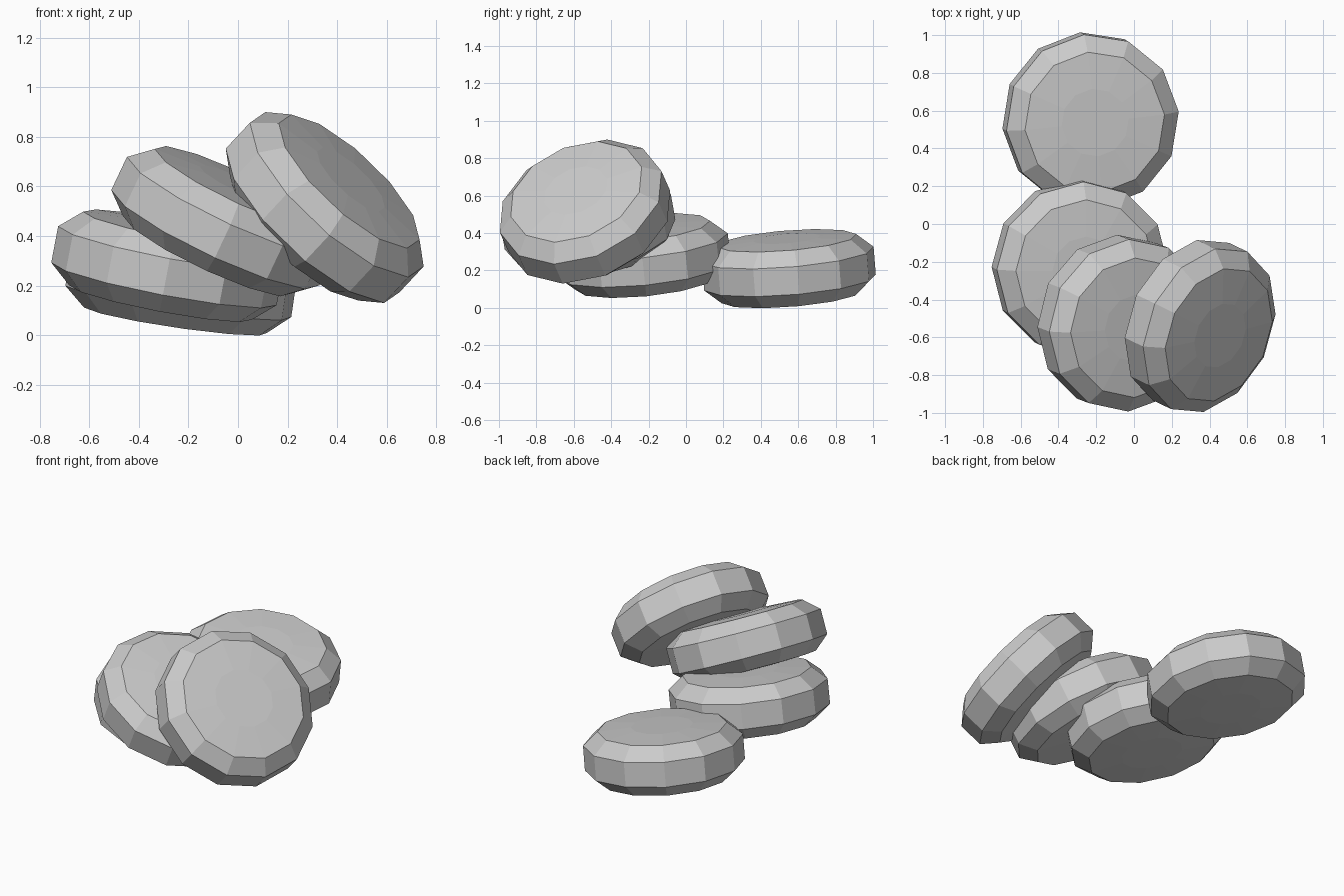
import bpy, bmesh
from math import cos, sin, pi, radians
from mathutils import Vector

cube = bpy.data.objects.get("Cube")
if cube:
    bpy.data.objects.remove(cube)

SIDES = 12
# Half profile of a disc (radius, height): slightly domed cap, bevel, rim
half = [(0.18, 0.163), (0.375, 0.152), (0.463, 0.075)]
profile = [(r, -h) for r, h in half] + [(r, h) for r, h in reversed(half)]

stone = bpy.data.materials.new("stone_grey")
stone.use_nodes = True
grey = (0.6, 0.6, 0.6, 1)
stone.diffuse_color = grey
stone.node_tree.nodes["Principled BSDF"].inputs["Base Color"].default_value = grey


def disc(name, centre, normal, phase):
    """Twelve-sided bevelled disc, tipped so its axis follows the normal."""
    bm = bmesh.new()
    angles = [radians(phase) + 2 * pi * i / SIDES for i in range(SIDES)]
    rings = [[bm.verts.new((r * cos(a), r * sin(a), h)) for a in angles]
             for r, h in profile]
    for low, high in zip(rings, rings[1:]):
        for i in range(SIDES):
            j = (i + 1) % SIDES
            bm.faces.new((low[i], low[j], high[j], high[i]))
    bm.faces.new(rings[0][::-1])
    bm.faces.new(rings[-1])
    mesh = bpy.data.meshes.new(name)
    bm.to_mesh(mesh)
    bm.free()
    mesh.materials.append(stone)
    obj = bpy.data.objects.new(name, mesh)
    obj.location = centre
    obj.rotation_mode = 'QUATERNION'
    obj.rotation_quaternion = Vector((0, 0, 1)).rotation_difference(Vector(normal))
    bpy.context.collection.objects.link(obj)


# Row of toppled discs, each leaning on the one before
disc("back_disc", (-0.23, 0.55, 0.21), (0.147, -0.08, 1), 6)
disc("lower_disc", (-0.285, -0.23, 0.28), (0.19, -0.1, 1), 0)
disc("middle_disc", (-0.06, -0.525, 0.46), (0.42, -0.16, 0.89), 2)
disc("leaning_disc", (0.35, -0.54, 0.515), (0.65, -0.31, 0.695), 4)
